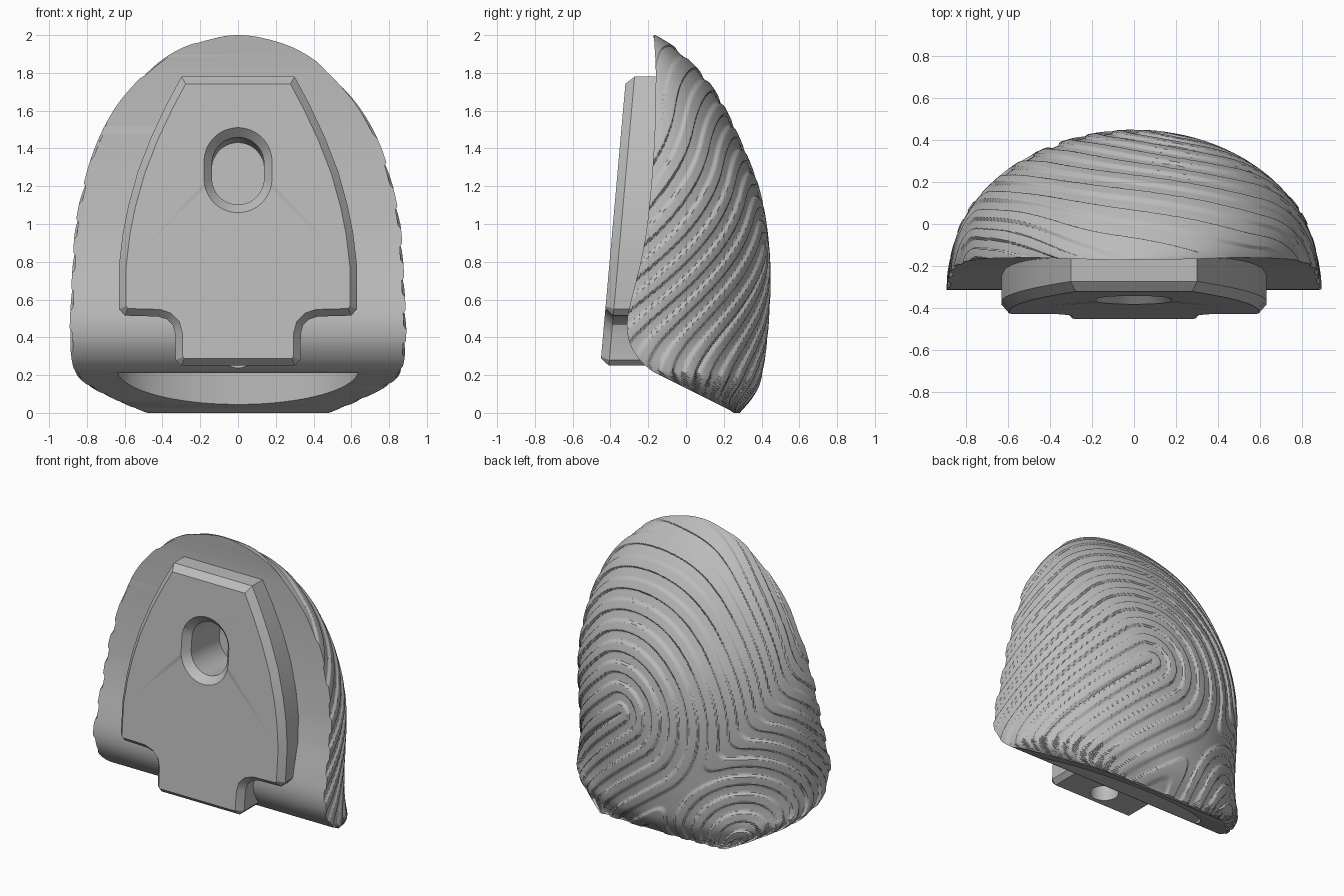
import bpy, bmesh, math
from mathutils import Vector

if "Cube" in bpy.data.objects:
    bpy.data.objects.remove(bpy.data.objects["Cube"])

grey = bpy.data.materials.new("plain_grey")
grey.diffuse_color = (0.5, 0.5, 0.5, 1)
grey.use_nodes = True
grey.node_tree.nodes["Principled BSDF"].inputs["Base Color"].default_value = grey.diffuse_color


def add_object(name, verts, faces):
    mesh = bpy.data.meshes.new(name)
    mesh.from_pydata(verts, [], faces)
    bm = bmesh.new()
    bm.from_mesh(mesh)
    bmesh.ops.recalc_face_normals(bm, faces=bm.faces)
    bm.to_mesh(mesh)
    bm.free()
    mesh.materials.append(grey)
    ob = bpy.data.objects.new(name, mesh)
    bpy.context.collection.objects.link(ob)
    return ob


def loft(name, rings):
    """Skin closed rings of equal length and cap both ends."""
    n = len(rings[0])
    verts = [p for r in rings for p in r]
    faces = [(k * n + i, k * n + (i + 1) % n, (k + 1) * n + (i + 1) % n, (k + 1) * n + i)
             for k in range(len(rings) - 1) for i in range(n)]
    faces += [list(range(n)), list(range(len(verts) - n, len(verts)))]
    return add_object(name, verts, faces)


def curve(table):
    """Smooth interpolation through (z, value) pairs."""
    def slope(i):
        a, b = table[max(i - 1, 0)], table[min(i + 1, len(table) - 1)]
        return (b[1] - a[1]) / (b[0] - a[0])

    def at(z):
        i = 0
        while i < len(table) - 2 and z > table[i + 1][0]:
            i += 1
        (z0, v0), (z1, v1) = table[i], table[i + 1]
        h = z1 - z0
        t = min(max((z - z0) / h, 0), 1)
        return ((2*t**3 - 3*t*t + 1) * v0 + (t**3 - 2*t*t + t) * h * slope(i)
                + (3*t*t - 2*t**3) * v1 + (t**3 - t*t) * h * slope(i + 1))
    return at


# Fingertip dome: half width, back and front outlines by height
width_sq = curve([(z, w * w) for z, w in (
    (0, .48), (.07, .65), (.15, .80), (.22, .865), (.4, .89), (.6, .885), (.8, .875), (1, .86),
    (1.2, .82), (1.4, .76), (1.6, .66), (1.75, .54), (1.85, .43), (1.93, .30), (1.98, .15), (2, .01))])
back = curve([(0, .285), (.07, .345), (.15, .39), (.3, .42), (.5, .44), (.75, .448), (.98, .43),
              (1.2, .385), (1.42, .30), (1.63, .20), (1.78, .10), (1.93, -.05), (2, -.16)])
front_upper = curve([(.22, -.18), (.28, -.245), (.35, -.29), (.42, -.31), (.5, -.31), (.6, -.29),
                     (.8, -.24), (1, -.205), (1.4, -.17), (1.8, -.16), (2, -.17)])


def front(z):
    return front_upper(z) if z > .22 else .26 - 2 * z


def ridge(s, z):
    """Loop pattern with a second whorl low on one side: -1 groove, 1 ridge."""
    ds, dz = s - .2, z - .82
    c, k = .78, -.62
    along, across = ds * c + dz * k, dz * c - ds * k
    d1 = math.hypot(min(along, 0), across)
    d2 = math.hypot(s + .66, z - .02) + .06
    h = max(.12 - abs(d1 - d2), 0)
    f = min(d1, d2) - h * h / .48 + .012 * math.sin(5 * s + 3 * z)
    return max(-1, min(1, 4.5 * math.sin(2 * math.pi * f / .125)))


ROWS, COLS = 290, 300
rings = []
for r in range(ROWS + 1):
    z = 2 * math.sin(r / ROWS * math.pi / 2)
    w, yf = math.sqrt(max(width_sq(z), .0001)), front(z)
    b = max(back(z) - yf, .008)
    ring = []
    for i in range(COLS + 1):
        a = math.pi * (i / COLS - .5)
        nrm = Vector((math.sin(a) / w, math.cos(a) / b)).normalized()
        d = (ridge(a * .85 * w / .88, z) - 1) * min(.007, .1 * w, .2 * b)
        ring.append((w * math.sin(a) + nrm.x * d, yf + b * math.cos(a) + max(nrm.y, 0) * d, z))
    rings.append(ring)
dome = loft("ridged_dome", rings)

# Raised front plate: mirrored outline, straight sides, chamfered face
half = [(.30, 1.78), (.38, 1.63), (.46, 1.46), (.53, 1.28), (.58, 1.10), (.61, .95), (.63, .78),
        (.63, .55), (.60, .515), (.42, .51), (.375, .495), (.345, .465), (.333, .42),
        (.33, .28), (.30, .25)]
outline = half + [(-x, z) for x, z in reversed(half)]


def inset(points, d):
    out, n = [], len(points)
    for i in range(n):
        p, q, s = (Vector(points[(i + j) % n]) for j in (-1, 0, 1))
        e, f = (q - p).normalized(), (s - q).normalized()
        m = Vector((e.y + f.y, -e.x - f.x)).normalized()
        out.append(q + m * d / max(m.dot(Vector((e.y, -e.x))), .5))
    return out


def face_y(z):
    return -.45 + .089 * (z - .29)


plate = loft("front_plate", [
    [(x, -.1, z) for x, z in outline],
    [(x, face_y(z) + .045, z) for x, z in outline],
    [(x, face_y(z), z) for x, z in inset(outline, .038)]])


# Cutters: countersunk slot, round socket below, hollow under the dome
def slot_ring(radius, depth):
    pts = []
    for i in range(48):
        a = 2 * math.pi * (i + .5) / 48
        z = 1.285 + math.copysign(.045 if radius > .16 else .04, math.sin(a)) + radius * math.sin(a)
        pts.append((radius * math.cos(a), face_y(z) + depth, z - .089 * depth))
    return pts


def column(name, cy, rx, ry, z0, z1, n=64):
    ang = [2 * math.pi * i / n for i in range(n)]
    return loft(name, [[(rx * math.cos(a), cy + ry * math.sin(a), z) for a in ang] for z in (z0, z1)])


slot = loft("slot_cutter", [slot_ring(.22, -.05), slot_ring(.18, 0), slot_ring(.138, .05), slot_ring(.138, .36)])
socket = column("socket_cutter", -.29, .09, .09, .1, .7, 40)
hollow = column("hollow_cutter", -.2, .64, .37, -.1, .212, 96)


def cut(ob, cutters):
    bpy.context.view_layer.objects.active = ob
    for c in cutters:
        m = ob.modifiers.new("cut", 'BOOLEAN')
        m.operation, m.object, m.solver = 'DIFFERENCE', c, 'EXACT'
        bpy.ops.object.modifier_apply(modifier=m.name)


cut(dome, (slot, socket, hollow))
cut(plate, (slot, socket))
for c in (slot, socket, hollow):
    bpy.data.objects.remove(c)

# Smooth shading with crisp edges
for ob in (dome, plate):
    bpy.ops.object.select_all(action='DESELECT')
    ob.select_set(True)
    bpy.context.view_layer.objects.active = ob
    bpy.ops.object.shade_smooth_by_angle(angle=math.radians(30))
